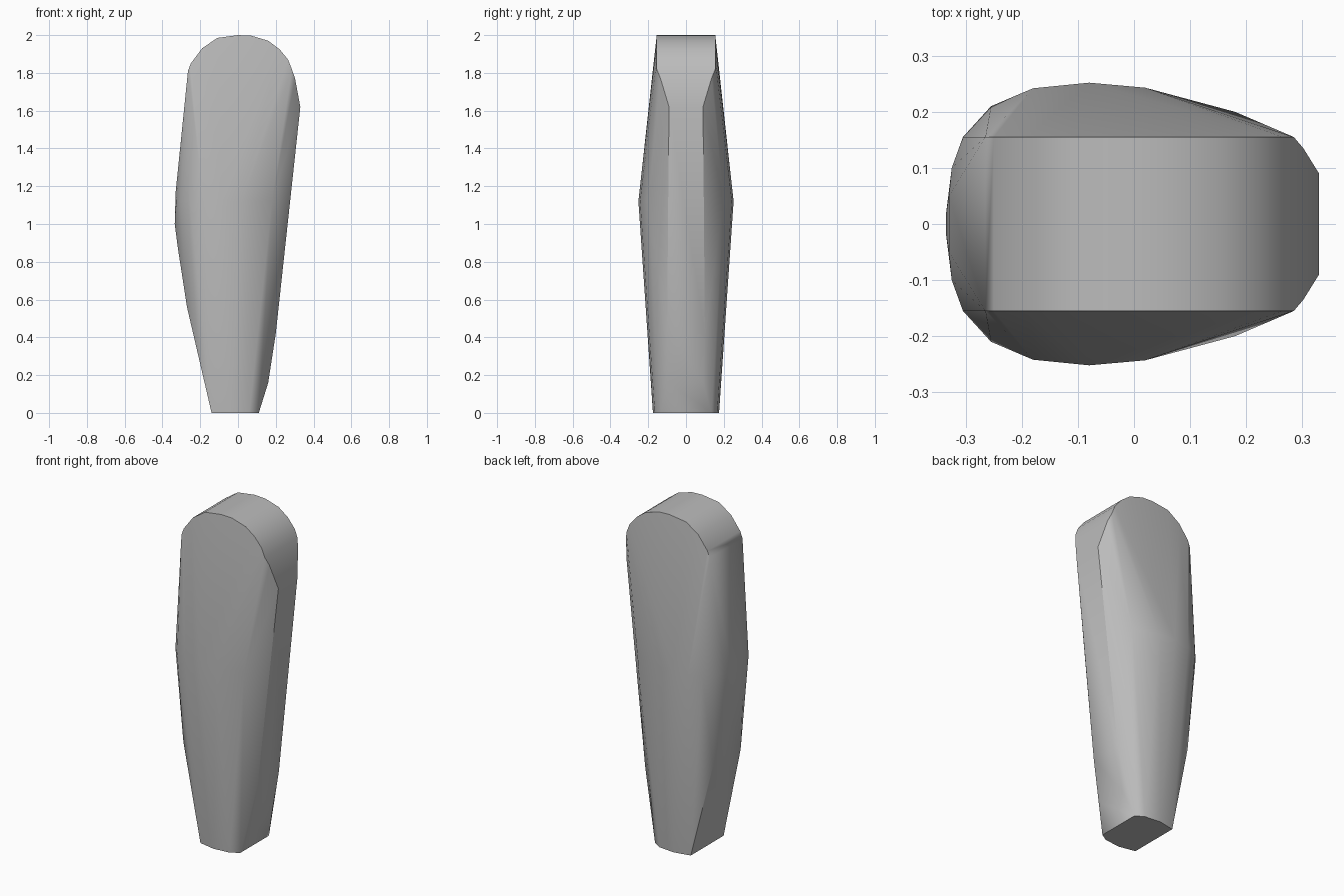
import bpy
import bmesh
import math

old = bpy.data.objects.get("Cube")
if old:
    bpy.data.objects.remove(old, do_unlink=True)

# One flat grey
grey = bpy.data.materials.new("plain_grey")
grey.use_nodes = True
colour = (0.5, 0.5, 0.5, 1)
grey.diffuse_color = colour
grey.node_tree.nodes["Principled BSDF"].inputs["Base Color"].default_value = colour

# Half of the form (y >= 0), each line a station along the body
arch = [(-.265, 1.81), (-.25, 1.85), (-.19, 1.93), (-.11, 1.985), (0, 2), (.07, 1.997),
        (.16, 1.97), (.22, 1.925), (.265, 1.87), (.285, 1.82)]
base = [(-.14, .155), (-.04, .175), (.06, .165), (.11, .135)]
belly = [(-.325, .1), (-.305, .155), (-.255, .21), (-.18, .242), (-.08, .252),
         (.02, .243), (.18, .2)]
right_strip = [(.16, .09, .16), (.2, .1, .42), (.33, .09, 1.62), (.302, .135, 1.77)]
left_side = [(-.335, .02, 1), (-.318, .08, .87), (-.27, .13, .56), (-.33, .05, 1.17)]

half = [(x, .155, z) for x, z in arch]
half += [(x, y, 0) for x, y in base]
half += [(x, y, 1.12) for x, y in belly]
half += right_strip + left_side

# Stretch a tight skin over both mirrored halves
bm = bmesh.new()
for x, y, z in half:
    for side in (-1, 1):
        bm.verts.new((x, y * side, z))
skin = bmesh.ops.convex_hull(bm, input=bm.verts)
loose = [v for v in bm.verts if not v.link_faces]
bmesh.ops.delete(bm, geom=loose, context='VERTS')
bmesh.ops.dissolve_limit(bm, angle_limit=math.radians(1), verts=bm.verts, edges=bm.edges)
bmesh.ops.recalc_face_normals(bm, faces=bm.faces)

mesh = bpy.data.meshes.new("tapered_body")
bm.to_mesh(mesh)
bm.free()
mesh.materials.append(grey)
body = bpy.data.objects.new("tapered_body", mesh)
bpy.context.collection.objects.link(body)

# Soft facets with a crisp arch rim and base
bpy.ops.object.select_all(action='DESELECT')
body.select_set(True)
bpy.context.view_layer.objects.active = body
bpy.ops.object.shade_smooth_by_angle(angle=math.radians(35))
